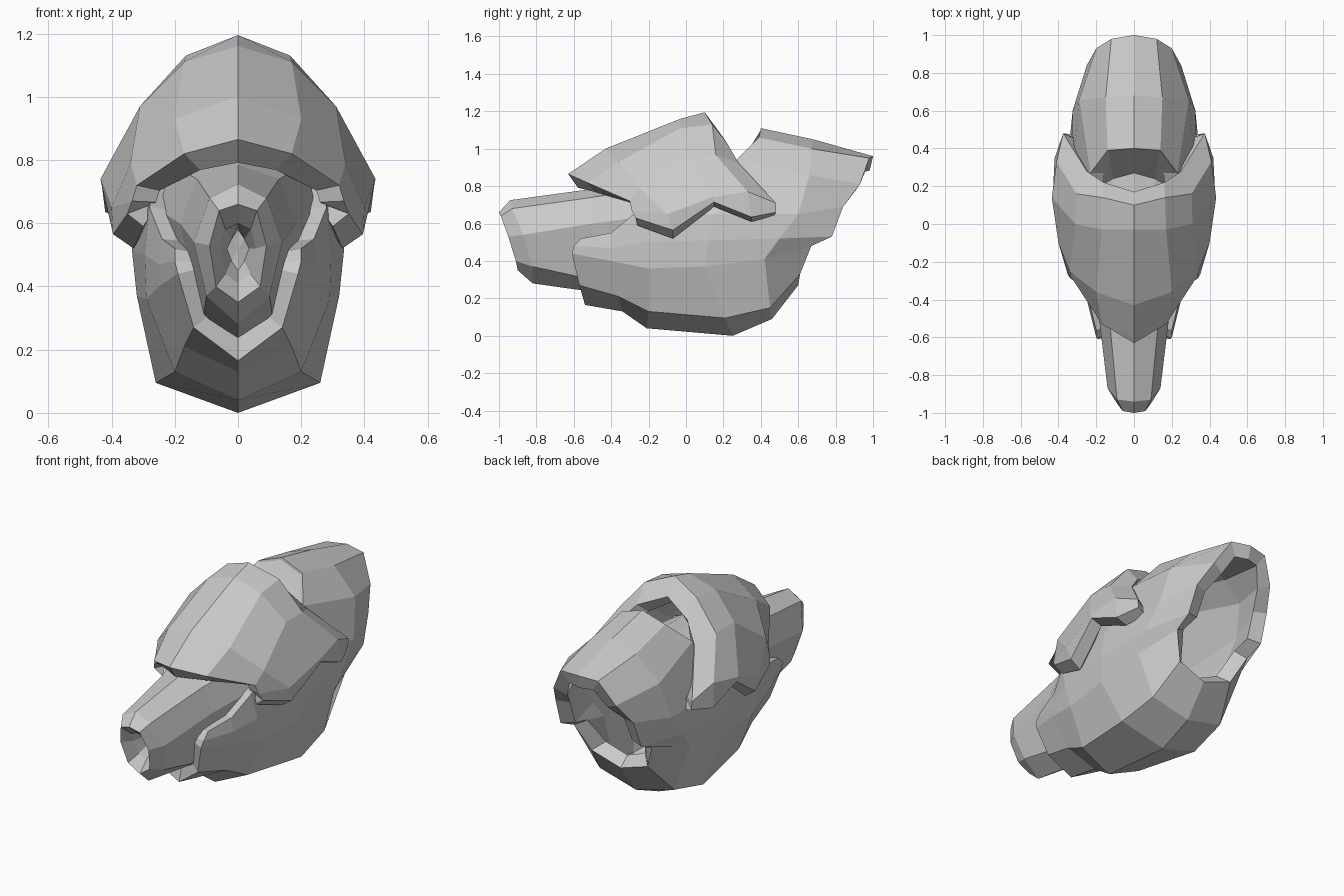
import bpy
import bmesh

default_cube = bpy.data.objects.get("Cube")
if default_cube:
    bpy.data.objects.remove(default_cube, do_unlink=True)


def make_material(name, colour):
    material = bpy.data.materials.new(name)
    material.use_nodes = True
    material.diffuse_color = colour
    shader = material.node_tree.nodes["Principled BSDF"]
    shader.inputs["Base Color"].default_value = colour
    shader.inputs["Roughness"].default_value = 0.7
    return material


plain_grey = make_material("plain grey", (0.6, 0.6, 0.6, 1))


def skin_lines(name, lines, wall=None):
    """Skin neighbouring lengthwise lines on the left half, then mirror.

    Lines run front to back and are listed from the bottom upwards.
    None marks a station that a line does not reach.
    """
    mesh_builder = bmesh.new()
    grid = [[mesh_builder.verts.new(point) if point else None for point in line]
            for line in lines]
    for lower, upper in zip(grid, grid[1:]):
        for station in range(len(lower) - 1):
            corners = (lower[station], lower[station + 1],
                       upper[station + 1], upper[station])
            corners = [corner for corner in corners if corner]
            if len(corners) > 2:
                mesh_builder.faces.new(corners)
    bmesh.ops.remove_doubles(mesh_builder, verts=mesh_builder.verts[:], dist=0.0005)
    loose = [vert for vert in mesh_builder.verts if not vert.link_faces]
    bmesh.ops.delete(mesh_builder, geom=loose, context="VERTS")

    mesh = bpy.data.meshes.new(name)
    mesh_builder.to_mesh(mesh)
    mesh_builder.free()
    mesh.materials.append(plain_grey)
    part = bpy.data.objects.new(name, mesh)
    bpy.context.collection.objects.link(part)

    mirror = part.modifiers.new("mirror halves", "MIRROR")
    mirror.use_clip = True
    mirror.merge_threshold = 0.001
    if wall:
        solidify = part.modifiers.new("wall thickness", "SOLIDIFY")
        solidify.thickness = wall
        solidify.offset = -1
        solidify.use_even_offset = True
    return part


# Main hull: open trough at the front, flared open tube at the back
keel = [(0, -.54, .165), (0, -.34, .13), (0, -.21, .04),
        (0, .25, 0), (0, .46, .09), (0, .6, .27)]
chine = [(.14, -.57, .27), (.17, -.36, .21), (.2, -.2, .13),
         (.26, .21, .095), (.24, .45, .15), (.18, .61, .33)]
lower_side = [(.19, -.61, .44), (.25, -.4, .4), (.29, -.2, .36),
              (.32, .1, .37), (.32, .42, .41), (.25, .67, .48)]
flank = [(.2, -.6, .48), (.25, -.4, .47), (.295, -.24, .5),
         (.335, .12, .51), (.335, .5, .52), (.26, .78, .53)]
upper_side = [(.2, -.56, .52), (.24, -.4, .55), (.28, -.28, .65),
              (.34, .15, .65), (.325, .6, .65), (.25, .84, .69)]
haunch = [None, None, None,
          (.23, .27, .94), (.29, .66, .86), (.2, .93, .81)]
shoulder = [None, None, None,
            (.14, .39, 1.06), (.15, .67, 1.0), (.12, .98, .95)]
ridge = [None, None, None,
         (0, .4, 1.11), (0, .68, 1.05), (0, 1.0, .96)]
skin_lines("hull", [keel, chine, lower_side, flank, upper_side,
                    haunch, shoulder, ridge], wall=.08)

# Neck: steep slope joining the front of the tube to the snout under the hood
neck_side = [(.27, -.2, .64), (.31, .15, .66), (.31, .25, .68)]
neck_haunch = [(.22, -.2, .78), (.22, .18, .82), (.225, .27, .93)]
neck_shoulder = [(.13, -.2, .83), (.11, .24, .84), (.14, .39, 1.05)]
neck_ridge = [(0, -.2, .85), (0, .27, .85), (0, .4, 1.1)]
skin_lines("neck", [neck_side, neck_haunch, neck_shoulder, neck_ridge])

# Snout: recessed mouth, bevelled lip and a tube widening inside the hull
throat = (0, -.79, .515)
tail = (0, .05, .55)
snout_bottom = [throat, (0, -.78, .45), (0, -.84, .41), (0, -.9, .35),
                (0, -.82, .28), (0, -.5, .235), (0, -.2, .2), tail]
snout_chine = [throat, (.02, -.78, .48), (.04, -.85, .44), (.07, -.91, .4),
               (.1, -.82, .37), (.11, -.5, .3), (.17, -.2, .3), tail]
snout_side = [throat, (.035, -.79, .52), (.055, -.88, .52), (.09, -.95, .53),
              (.14, -.87, .54), (.185, -.5, .6), (.245, -.2, .64), tail]
snout_shoulder = [throat, (.02, -.8, .55), (.04, -.92, .58), (.06, -.99, .64),
                  (.09, -.93, .68), (.13, -.5, .74), (.22, -.2, .79), tail]
snout_top = [throat, (0, -.8, .58), (0, -.93, .6), (0, -1.0, .66),
             (0, -.94, .725), (0, -.5, .785), (0, -.2, .84), tail]
skin_lines("snout", [snout_bottom, snout_chine, snout_side,
                     snout_shoulder, snout_top])

# Hood: thick shell with bevelled edges and a wing sweeping back on each side
hood_lip = [(.3, -.26, .59), (.33, -.07, .52), (.36, .15, .69),
            (.35, .35, .61), (.31, .47, .64)]
hood_edge = [(.35, -.27, .63), (.395, -.07, .565), (.43, .15, .715),
             (.42, .35, .635), (.37, .48, .66)]
hood_wing = [(.335, -.29, .67), (.4, -.1, .65), (.435, .14, .74),
             (.41, .33, .77), (.375, .48, .71)]
hood_side = [(.32, -.3, .72), (.34, -.25, .79), (.31, .0, .97),
             (.305, .16, .965), (.25, .28, .925)]
hood_shoulder = [(.17, -.53, .82), (.2, -.36, .93), (.17, -.03, 1.11),
                 (.165, .14, 1.13), (.16, .22, 1.03)]
hood_ridge = [(0, -.63, .865), (0, -.43, 1.0), (0, -.03, 1.16),
              (0, .1, 1.195), (0, .17, 1.1)]
skin_lines("hood", [hood_lip, hood_edge, hood_wing, hood_side,
                    hood_shoulder, hood_ridge], wall=.08)
